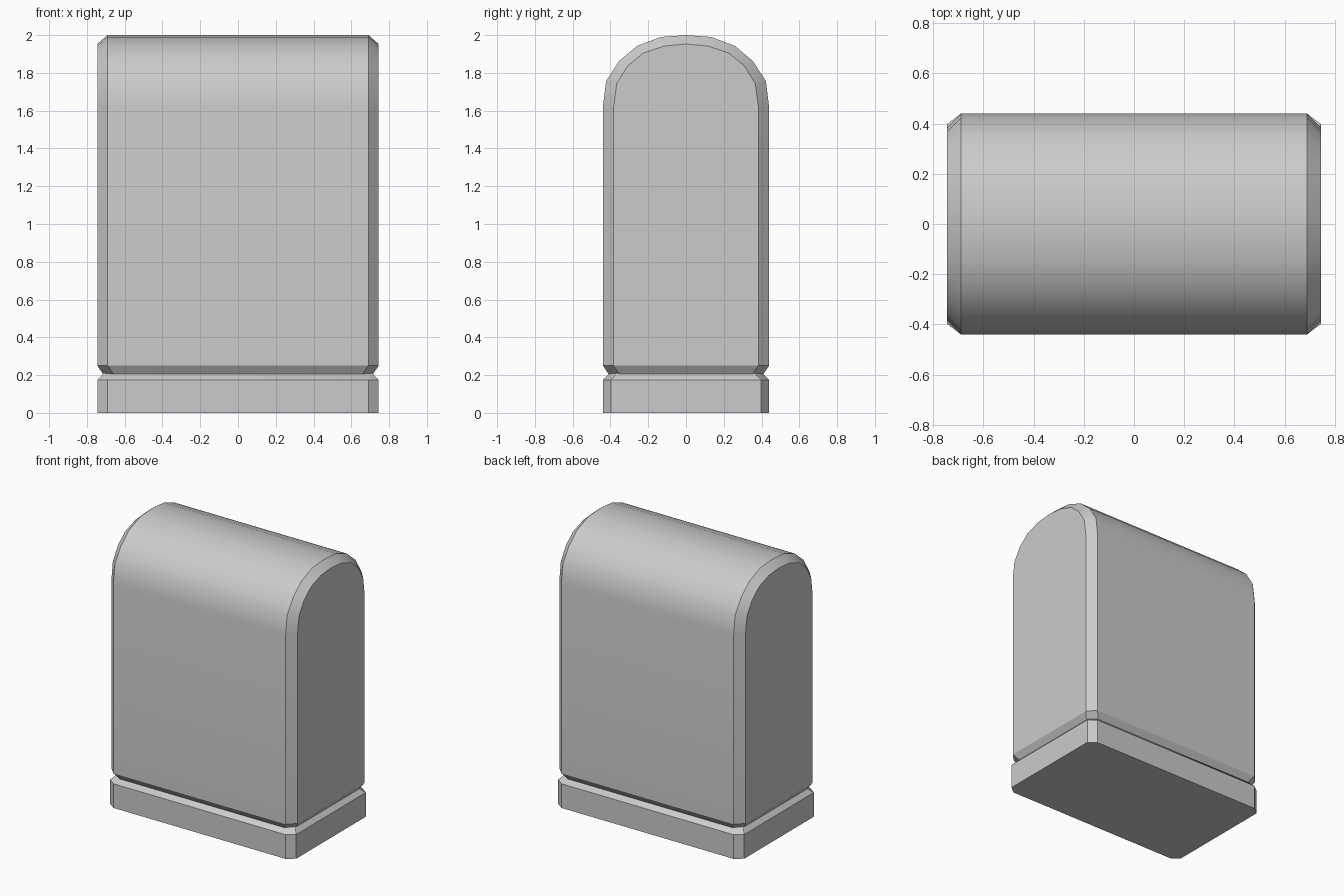
import bpy, bmesh

if "Cube" in bpy.data.objects:
    bpy.data.objects.remove(bpy.data.objects["Cube"])


def loft(name, rings):
    """Skin closed rings in order and cap both ends."""
    bm = bmesh.new()
    loops = [[bm.verts.new(p) for p in ring] for ring in rings]
    n = len(loops[0])
    for a, b in zip(loops, loops[1:]):
        for i in range(n):
            j = (i + 1) % n
            bm.faces.new((a[i], a[j], b[j], b[i]))
    return bm, loops


def finish(name, bm):
    bmesh.ops.recalc_face_normals(bm, faces=bm.faces[:])
    mesh = bpy.data.meshes.new(name)
    bm.to_mesh(mesh)
    bm.free()
    obj = bpy.data.objects.new(name, mesh)
    bpy.context.collection.objects.link(obj)
    bpy.ops.object.select_all(action='DESELECT')
    bpy.context.view_layer.objects.active = obj
    obj.select_set(True)
    bpy.ops.object.shade_smooth_by_angle(angle=0.524)


# Rounded-top body: arch sections with chamfered ends and undercut bottom
OUTER = [(0.44, 0.25), (0.44, 1.62), (0.423, 1.756), (0.355, 1.862),
         (0.26, 1.942), (0.134, 1.99), (0, 2.0)]
INNER = [(0.383, 0.25), (0.383, 1.62), (0.367, 1.743), (0.308, 1.838),
         (0.228, 1.904), (0.117, 1.942), (0, 1.953)]
CUT = 0.048   # inset of the undercut
CUT_Z = 0.18


def arch(x, half):
    side = 1 if x > 0 else -1
    top = half + [(-y, z) for y, z in reversed(half[:-1])]
    y0 = half[0][0] - CUT
    xb = x - side * CUT
    return ([(xb, y0, CUT_Z)] + [(x, y, z) for y, z in top]
            + [(xb, -y0, CUT_Z)])


bm, loops = loft("body", [arch(-0.745, INNER), arch(-0.69, OUTER),
                          arch(0.69, OUTER), arch(0.745, INNER)])
for loop in (loops[0], loops[-1]):
    bm.faces.new(loop[1:-1])                             # end wall
    bm.faces.new((loop[0], loop[1], loop[-2], loop[-1]))  # end undercut
finish("body", bm)


# Base plinth: corner-cut rectangle with a bevelled top edge
def plinth_ring(z, inset):
    x, y = 0.745 - inset, 0.44 - inset
    cx, cy = 0.055, 0.042
    return [(x, -y + cy, z), (x, y - cy, z), (x - cx, y, z), (-x + cx, y, z),
            (-x, y - cy, z), (-x, -y + cy, z), (-x + cx, -y, z),
            (x - cx, -y, z)]


bm, loops = loft("base", [plinth_ring(0, 0), plinth_ring(0.175, 0),
                          plinth_ring(0.22, 0.044)])
bm.faces.new(loops[0])
bm.faces.new(loops[-1])
finish("base", bm)
